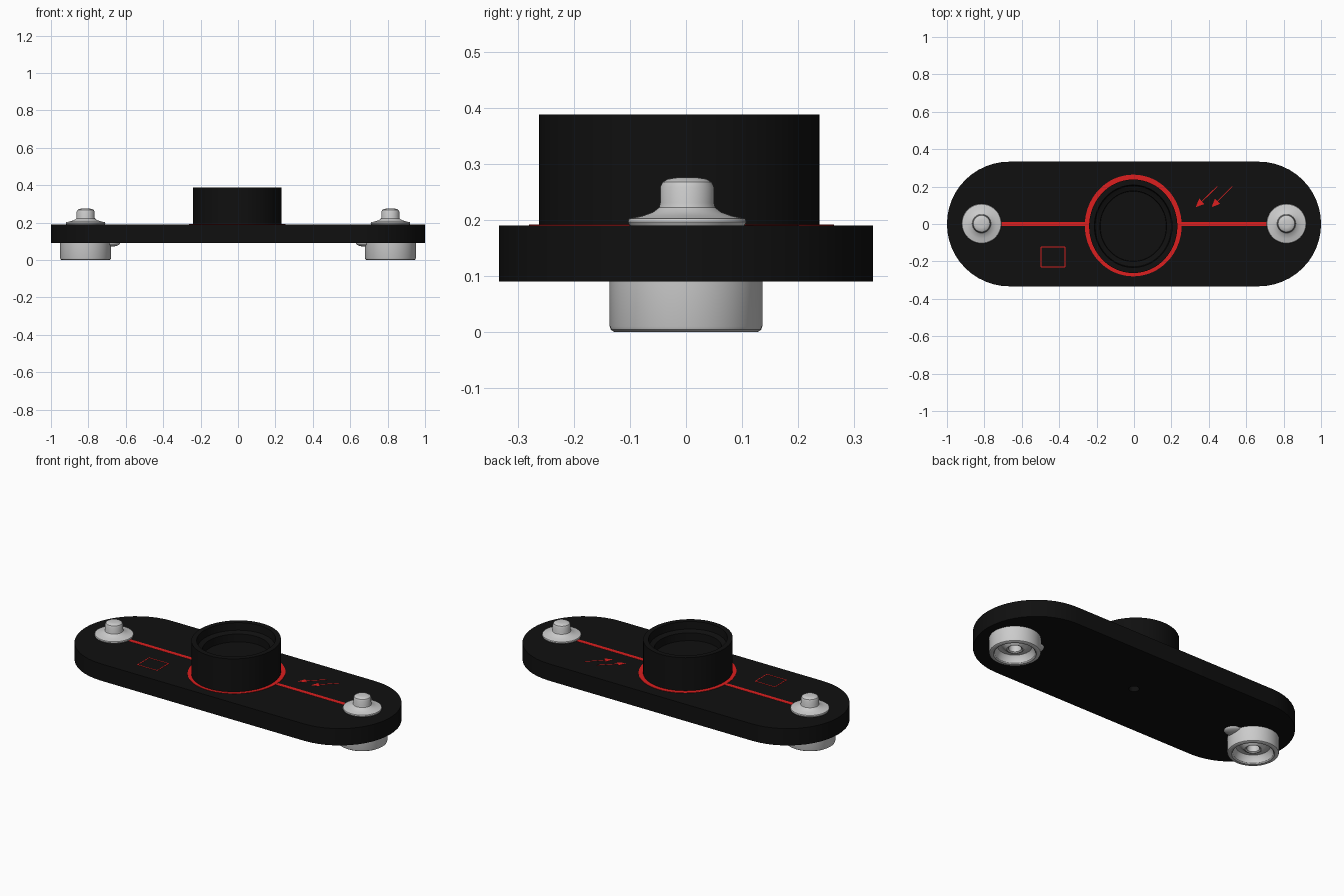
import bpy, bmesh, math
from mathutils import Vector

if "Cube" in bpy.data.objects:
    bpy.data.objects.remove(bpy.data.objects["Cube"])


def material(name, rgb):
    m = bpy.data.materials.new(name)
    m.diffuse_color = (*rgb, 1)
    m.use_nodes = True
    m.node_tree.nodes["Principled BSDF"].inputs["Base Color"].default_value = m.diffuse_color
    return m


BLACK = material("black", (0.005, 0.005, 0.005))
RED = material("red", (0.72, 0.013, 0.013))


def finish(name, bm, mat=None):
    bmesh.ops.remove_doubles(bm, verts=bm.verts, dist=1e-5)
    bmesh.ops.recalc_face_normals(bm, faces=bm.faces)
    me = bpy.data.meshes.new(name)
    bm.to_mesh(me)
    bm.free()
    ob = bpy.data.objects.new(name, me)
    bpy.context.collection.objects.link(ob)
    if mat:
        me.materials.append(mat)
    bpy.ops.object.select_all(action='DESELECT')
    ob.select_set(True)
    bpy.context.view_layer.objects.active = ob
    bpy.ops.object.shade_smooth_by_angle(angle=math.radians(35))
    return ob


def lathe(name, profile, centre, mat=None, ratio=1.0, n=48, closed=False):
    """Spin (radius, z) points about a vertical axis; ratio stretches y."""
    bm = bmesh.new()
    rows = []
    for r, z in profile:
        rows.append([bm.verts.new((centre[0] + r * math.cos(2 * math.pi * i / n),
                                   centre[1] + r * ratio * math.sin(2 * math.pi * i / n), z))
                     for i in range(n)])
    pairs = list(zip(rows, rows[1:]))
    if closed:
        pairs.append((rows[-1], rows[0]))
    for a, b in pairs:
        for i in range(n):
            j = (i + 1) % n
            bm.faces.new((a[i], a[j], b[j], b[i]))
    return finish(name, bm, mat)


def prism(bm, points, z0, z1):
    face = bm.faces.new([bm.verts.new((x, y, z0)) for x, y in points])
    ext = bmesh.ops.extrude_face_region(bm, geom=[face])
    for v in ext["geom"]:
        if isinstance(v, bmesh.types.BMVert):
            v.co.z = z1


def stroke(bm, a, b, width):
    a, b = Vector(a), Vector(b)
    d = (b - a).normalized()
    s = Vector((-d.y, d.x)) * width / 2
    prism(bm, [a + s, a - s, b - s, b + s], 0.187, 0.191)


# Rounded base plate
bm = bmesh.new()
outline = []
for side in (1, -1):
    for i in range(25):
        a = math.pi * (i / 24 - 0.5)
        outline.append((side * (0.667 + 0.333 * math.cos(a)), side * 0.333 * math.sin(a)))
prism(bm, outline, 0.09, 0.19)
plate = finish("base_plate", bm, BLACK)

# Small blind hole under the middle of the plate
cutter = lathe("centre_hole_cutter", [(0, 0.05), (0.028, 0.05), (0.028, 0.12), (0, 0.12)],
               (0, 0), BLACK, n=24)
cutter.hide_render = True
cutter.hide_viewport = True
cut = plate.modifiers.new("centre_hole", 'BOOLEAN')
cut.operation = 'DIFFERENCE'
cut.object = cutter

# Central cup with stepped interior
lathe("centre_cup", [(0, 0.18), (0.236, 0.18), (0.236, 0.388), (0.208, 0.388), (0.204, 0.345),
                     (0.196, 0.34), (0.178, 0.335), (0.176, 0.29), (0, 0.29)],
      (-0.004, -0.012), BLACK, 1.06, 64)

# Red ring round the cup
lathe("cup_ring", [(0.232, 0.187), (0.259, 0.187), (0.259, 0.192), (0.232, 0.192)],
      (-0.004, -0.008), RED, 1.05, 64, True)

# Red stripes out to the fasteners
for side, label in ((-1, "left"), (1, "right")):
    bm = bmesh.new()
    stroke(bm, (side * 0.25, 0), (side * 0.73, 0), 0.024)
    finish(label + "_stripe", bm, RED)

# Pair of red arrows
for k, (tail, tip) in enumerate([((0.445, 0.2), (0.33, 0.09)), ((0.525, 0.2), (0.415, 0.09))]):
    bm = bmesh.new()
    tail, tip = Vector(tail), Vector(tip)
    d = (tail - tip).normalized()
    s = Vector((-d.y, d.x)) * 0.02
    stroke(bm, tail, tip + d * 0.04, 0.005)
    prism(bm, [tip, tip + d * 0.045 + s, tip + d * 0.045 - s], 0.187, 0.191)
    finish("arrow_%d" % (k + 1), bm, RED)

# Thin red frame
bm = bmesh.new()
x0, x1, y0, y1 = -0.498, -0.37, -0.23, -0.122
for a, b in (((x0, y0), (x1, y0)), ((x0, y1), (x1, y1)), ((x0, y0), (x0, y1)), ((x1, y0), (x1, y1))):
    stroke(bm, a, b, 0.005)
finish("label_frame", bm, RED)

# Fasteners: top stud, hollow bottom socket and side lug at each end
for side, label in ((-1, "left"), (1, "right")):
    c = (side * 0.815, 0.002)
    lathe(label + "_stud", [(0, 0.185), (0.1, 0.185), (0.106, 0.196), (0.104, 0.202), (0.08, 0.207),
                            (0.06, 0.214), (0.05, 0.222), (0.048, 0.23), (0.048, 0.258),
                            (0.044, 0.267), (0.034, 0.273), (0.02, 0.275), (0, 0.275)], c)
    lathe(label + "_socket", [(0, 0.1), (0.136, 0.1), (0.136, 0.01), (0.134, 0.004), (0.128, 0),
                              (0.113, 0), (0.106, 0.006), (0.1, 0.03), (0.09, 0.044), (0.07, 0.046),
                              (0.058, 0.04), (0.05, 0.03), (0.042, 0.027), (0.034, 0.032),
                              (0.032, 0.07), (0, 0.07)], (c[0], 0))
    lug = [(0.048 * math.cos(a), 0.09 - 0.018 * math.sin(a))
           for a in [math.pi / 2 * i / 8 for i in range(9)]]
    lathe(label + "_lug", [(0, 0.095), (0.048, 0.095)] + lug, (side * 0.678, 0), n=32)
